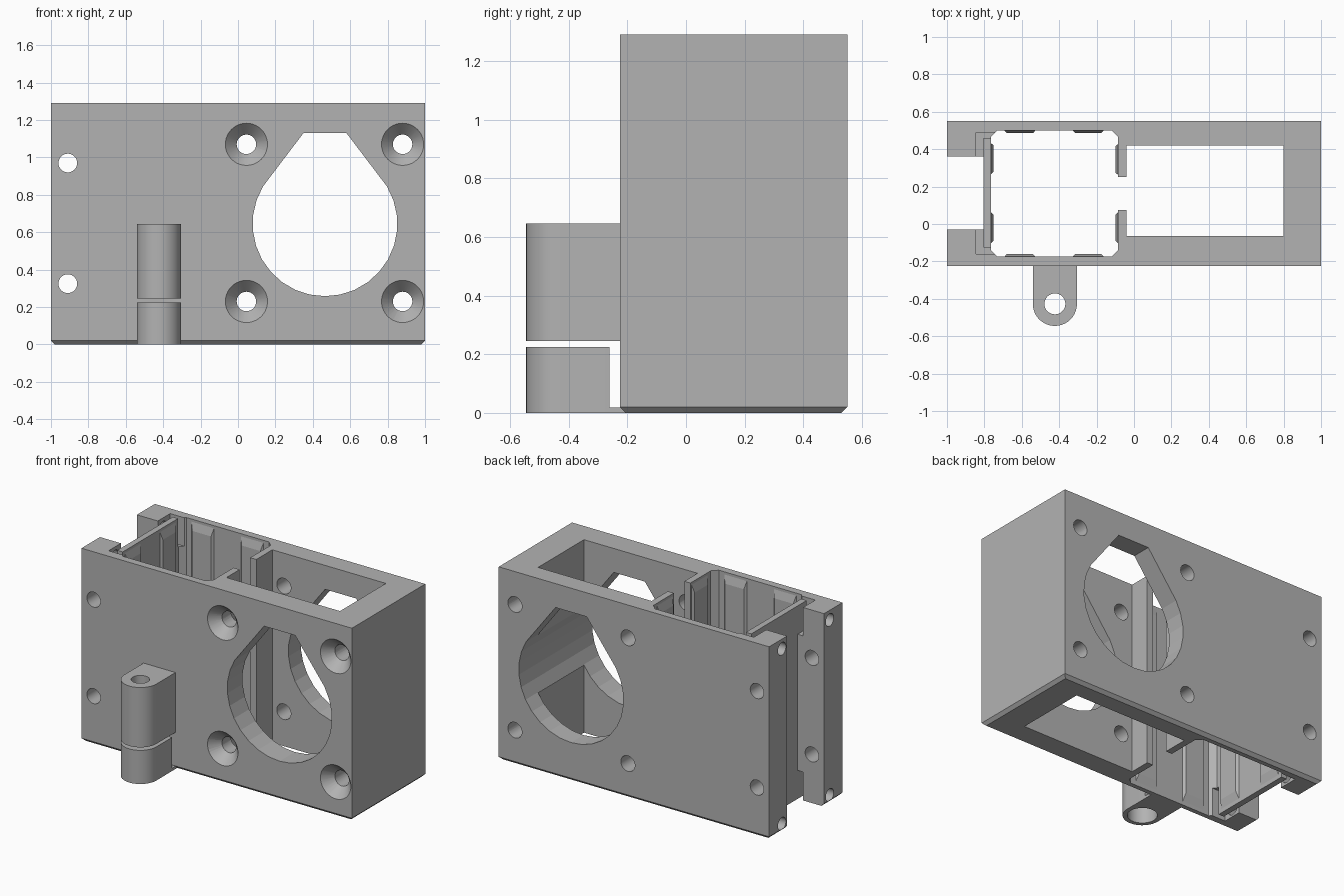
import bpy, bmesh
from math import cos, sin, pi, radians

if "Cube" in bpy.data.objects:
    bpy.data.objects.remove(bpy.data.objects["Cube"], do_unlink=True)

GREY = (0.45, 0.45, 0.45, 1)
grey = bpy.data.materials.new("plain grey")
grey.use_nodes = True
grey.diffuse_color = GREY
grey.node_tree.nodes["Principled BSDF"].inputs["Base Color"].default_value = GREY

HEIGHT, FRONT, BACK = 1.29, -0.225, 0.55
AXES = {"x": lambda u, v, w: (w, u, v),
        "y": lambda u, v, w: (u, w, v),
        "z": lambda u, v, w: (u, v, w)}


def finish(name, bm):
    bmesh.ops.recalc_face_normals(bm, faces=bm.faces)
    mesh = bpy.data.meshes.new(name)
    bm.to_mesh(mesh)
    bm.free()
    mesh.materials.append(grey)
    ob = bpy.data.objects.new(name, mesh)
    bpy.context.scene.collection.objects.link(ob)
    return ob


def loft(name, axis, start, end, lo, hi):
    """Solid between two matching outlines placed at lo and hi on an axis."""
    bm = bmesh.new()
    place = AXES[axis]
    a = [bm.verts.new(place(u, v, lo)) for u, v in start]
    b = [bm.verts.new(place(u, v, hi)) for u, v in end]
    bm.faces.new(a)
    bm.faces.new(b[::-1])
    for i in range(len(a)):
        j = (i + 1) % len(a)
        bm.faces.new((a[i], b[i], b[j], a[j]))
    return finish(name, bm)


def prism(name, axis, points, lo, hi):
    return loft(name, axis, points, points, lo, hi)


def rect(u0, u1, v0, v1):
    return [(u0, v0), (u1, v0), (u1, v1), (u0, v1)]


def arc(u, v, r, a0=0, a1=351, n=40):
    angles = [radians(a0 + (a1 - a0) * i / (n - 1)) for i in range(n)]
    return [(u + r * cos(t), v + r * sin(t)) for t in angles]


def cut(ob, cutters):
    """Subtract each cutter, then bake the result and discard the cutters."""
    for c in cutters:
        c.hide_render = True
        mod = ob.modifiers.new(c.name, "BOOLEAN")
        mod.operation, mod.solver, mod.object = "DIFFERENCE", "EXACT", c
    graph = bpy.context.evaluated_depsgraph_get()
    graph.update()
    baked = bpy.data.meshes.new_from_object(ob.evaluated_get(graph))
    ob.modifiers.clear()
    ob.data = baked
    for c in cutters:
        bpy.data.objects.remove(c, do_unlink=True)


# Housing block with chamfered lower rim
body = prism("housing", "z", rect(-1, 1, FRONT, BACK), 0, HEIGHT)
bm = bmesh.new()
bm.from_mesh(body.data)
rim = [e for e in bm.edges if all(v.co.z < 0.01 for v in e.verts)]
bmesh.ops.bevel(bm, geom=rim, offset=0.02, segments=1, affect="EDGES")
bm.to_mesh(body.data)
bm.free()

cutters = []


def cutter(axis, points, lo=-0.5, hi=1.5):
    cutters.append(prism("cutter", axis, points, lo, hi))


# Large chamber, square chamber with clipped corners, and openings
cutter("z", rect(-0.04, 0.8, -0.065, 0.42))
x0, x1, y0, y1, c = -0.765, -0.085, -0.175, 0.5, 0.035
cutter("z", [(x0 + c, y0), (x1 - c, y0), (x1, y0 + c), (x1, y1 - c),
             (x1 - c, y1), (x0 + c, y1), (x0, y1 - c), (x0, y0 + c)])
cutter("z", rect(-0.2, 0.1, 0.075, 0.25))
cutter("z", rect(-1.1, -0.805, -0.03, 0.36))

# Relief pockets around both ends of the thin end wall
pocket = [(-0.845, -0.16), (-0.74, -0.16), (-0.74, -0.125), (-0.805, -0.125),
          (-0.805, 0.46), (-0.74, 0.46), (-0.74, 0.49), (-0.845, 0.49)]
cutter("z", pocket, 1.1, 1.5)
cutter("z", pocket, -0.2, 0.19)

# Teardrop window through both side walls
cutter("y", arc(0.465, 0.645, 0.387, 149, 391, 21) + [(0.58, 1.13), (0.35, 1.13)], -1, 1)

# Countersunk screw holes
for x in (0.045, 0.88):
    for z in (0.23, 1.07):
        cutter("y", arc(x, z, 0.052), -1, 1)
        cutters.append(loft("countersink", "y", arc(x, z, 0.122), arc(x, z, 0.05),
                            FRONT - 0.01, FRONT + 0.068))

# Plain cross holes and end holes
for z in (0.325, 0.97):
    cutter("y", arc(-0.91, z, 0.05), -1, 1)
for y in (-0.09, 0.415):
    for z in (0.055, 1.225):
        cutter("x", arc(y, z, 0.042), -1.1, -0.82)
cut(body, cutters)


# Tapered locating pads in the square chamber
def pad(name, axis, centre, wall, inward):
    def outline(half, trim):
        return rect(centre - half, centre + half, 0.02 + trim, HEIGHT - 0.01 - trim)
    return loft(name, axis, outline(0.085, 0), outline(0.07, 0.06),
                wall - inward * 0.002, wall + inward * 0.014)


parts = [body]
for i, x in enumerate((-0.61, -0.245)):
    parts.append(pad(f"front_pad_{i}", "y", x, y0, 1))
    parts.append(pad(f"back_pad_{i}", "y", x, y1, -1))
for i, y in enumerate((-0.02, 0.35)):
    parts.append(pad(f"end_pad_{i}", "x", y, x0, 1))
    # Divider pads stop at the central gap
    parts.append(pad(f"divider_pad_{i}", "x", (-0.02, 0.345)[i], x1, -1))

# Hinge knuckles with pin hole
HX, HY, HR = -0.423, -0.427, 0.118


def knuckle(name, inner_y, lo, hi):
    outline = arc(HX, HY, HR, 180, 360, 21) + [(HX + HR, inner_y), (HX - HR, inner_y)]
    ob = prism(name, "z", outline, lo, hi)
    parts.append(ob)
    return ob


pin = arc(HX, HY, 0.056)
cut(knuckle("upper_knuckle", -0.2, 0.245, 0.645), [prism("cutter", "z", pin, -1, 1)])
cut(knuckle("lower_knuckle", -0.26, 0, 0.225),
    [prism("cutter", "z", pin, -1, 1),
     prism("cutter", "z", arc(HX, HY, 0.09), -1, 0.12)])
parts.append(prism("knuckle_tie", "z", rect(HX - HR, HX + HR, -0.27, -0.2), 0, 0.018))

# Smooth small round surfaces, keep the window facets crisp
bpy.ops.object.select_all(action="DESELECT")
for ob in parts:
    ob.select_set(True)
bpy.context.view_layer.objects.active = body
bpy.ops.object.shade_smooth_by_angle(angle=radians(11))
